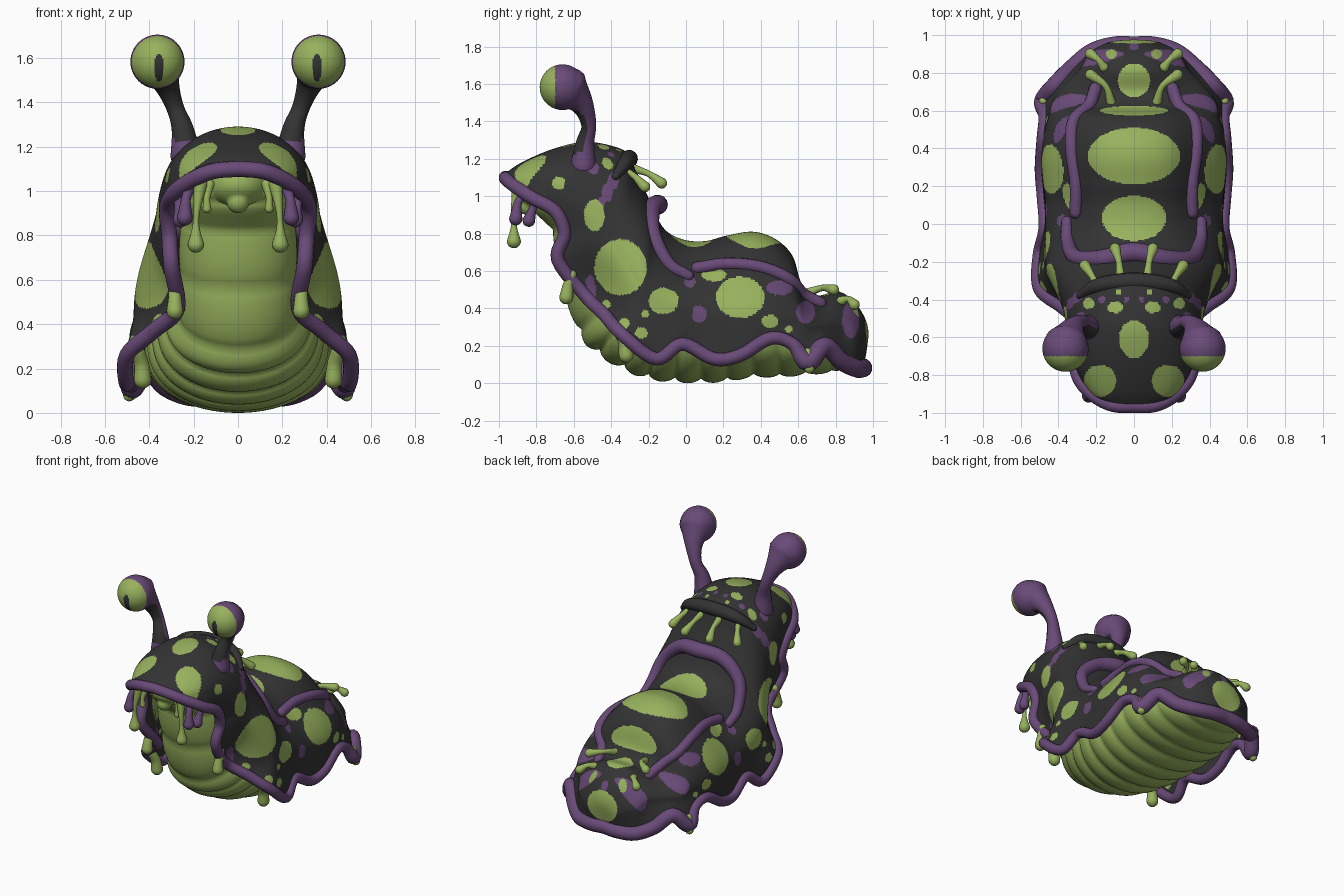
import bpy
from math import sin, cos, pi
from mathutils import Vector
from mathutils.bvhtree import BVHTree

cube = bpy.data.objects.get("Cube")
if cube:
    bpy.data.objects.remove(cube)


def material(name, rgb):
    m = bpy.data.materials.new(name)
    m.use_nodes = True
    m.diffuse_color = (*rgb, 1)
    bsdf = m.node_tree.nodes["Principled BSDF"]
    bsdf.inputs["Base Color"].default_value = (*rgb, 1)
    bsdf.inputs["Roughness"].default_value = 0.7
    return m


MATS = [material("charcoal skin", (.033, .033, .033)),
        material("slime green", (.31, .44, .11)),
        material("dusky purple", (.14, .068, .185))]
DARK, GREEN, PURPLE = range(3)


def spline(points, n):
    """Smooth curve through points, n samples per span."""
    p = [Vector(q) for q in points]
    p = [p[0] * 2 - p[1]] + p + [p[-1] * 2 - p[-2]]
    out = []
    for a, b, c, d in zip(p, p[1:], p[2:], p[3:]):
        for k in range(n):
            t = k / n
            out.append((b * 2 + (c - a) * t + (a * 2 - b * 5 + c * 4 - d) * t ** 2
                        + (b * 3 - a - c * 3 + d) * t ** 3) / 2)
    return out + [p[-2]]


def loft(name, rings, paint, closed=False):
    """Skin a list of equal rings; paint is a colour or a rule of centre and normal."""
    w = len(rings[0])
    verts = [v for r in rings for v in r]
    faces = [(i * w + j, i * w + (j + 1) % w, (i + 1) * w + (j + 1) % w, (i + 1) * w + j)
             for i in range(len(rings) - 1) for j in range(w if closed else w - 1)]
    mesh = bpy.data.meshes.new(name)
    mesh.from_pydata(verts, [], faces)
    for m in MATS:
        mesh.materials.append(m)
    for f in mesh.polygons:
        f.use_smooth = True
        f.material_index = paint(f.center, f.normal) if callable(paint) else paint
    ob = bpy.data.objects.new(name, mesh)
    bpy.context.collection.objects.link(ob)
    return verts, faces


def tube(name, points, radii, paint, n=6, sides=14):
    """Round-ended tube of changing thickness."""
    path = spline(points, n)
    if isinstance(radii, float):
        radii = [radii] * len(points)
    rad = [max(v.x, .004) for v in spline([(r, 0, 0) for r in radii], n)]
    last = len(path) - 1
    tans = [(path[min(i + 1, last)] - path[max(i - 1, 0)]).normalized() for i in range(last + 1)]
    caps = [k * pi / 10 for k in range(5, 0, -1)]
    steps = [(path[0] - tans[0] * rad[0] * sin(a), rad[0] * cos(a), tans[0]) for a in caps]
    steps += list(zip(path, rad, tans))
    steps += [(path[-1] + tans[-1] * rad[-1] * sin(a), rad[-1] * cos(a), tans[-1])
              for a in reversed(caps)]
    rings, side = [], tans[0].orthogonal()
    for p, r, t in steps:
        side = (side - t * side.dot(t)).normalized()
        other = t.cross(side)
        rings.append([p + (side * cos(2 * pi * j / sides) + other * sin(2 * pi * j / sides)) * r
                      for j in range(sides)])
    loft(name, rings, paint, True)


def ball(name, centre, radius, paint, n=56):
    c = Vector(centre)
    rings = [[c + Vector((sin(a) * cos(b), sin(a) * sin(b), -cos(a))) * radius
              for b in (pi * j / n for j in range(2 * n))]
             for a in (pi * i / n for i in range(n + 1))]
    loft(name, rings, paint, True)


def flip(points):
    return [(-p[0], p[1], p[2]) for p in points]


def pair(name, points, radii, paint):
    tube("left_" + name, points, radii, paint)
    tube("right_" + name, flip(points), radii, paint)


# Mantle: ridge line, widest line and hem line, front to back
ridge = [(0, y, z) for y, z in (
    (-.97, 1.12), (-.88, 1.18), (-.72, 1.25), (-.55, 1.29), (-.4, 1.27), (-.3, 1.22), (-.25, 1.1),
    (-.19, .97), (-.12, .83), (-.02, .77), (.1, .76), (.22, .79), (.36, .81), (.48, .77),
    (.57, .68), (.62, .53), (.7, .47), (.82, .49), (.92, .41), (.975, .28), (.95, .1))]
flank = [(.1, -.97, 1.1), (.22, -.9, 1.08), (.3, -.76, 1.06), (.34, -.6, 1), (.365, -.5, .9),
         (.38, -.42, .8), (.41, -.36, .7), (.46, -.25, .53), (.47, -.2, .46), (.47, -.08, .4),
         (.47, .1, .35), (.48, .2, .34), (.49, .33, .33), (.48, .46, .33), (.45, .58, .33),
         (.43, .65, .3), (.37, .73, .3), (.28, .83, .3), (.23, .91, .25), (.12, .965, .2),
         (.02, .95, .09)]
hem = [(.11, -.96, 1.09), (.21, -.91, 1.05), (.29, -.82, .99), (.32, -.7, .92), (.31, -.65, .8),
       (.3, -.685, .66), (.275, -.54, .47), (.38, -.44, .37), (.5, -.34, .26), (.5, -.16, .13),
       (.47, -.02, .21), (.48, .15, .13), (.49, .29, .15), (.48, .45, .24), (.47, .57, .21),
       (.48, .65, .11), (.41, .74, .2), (.32, .83, .12), (.22, .91, .08), (.1, .945, .08),
       (.01, .945, .085)]

# Painted spots: seen along x (y, z, ry, rz) and along z (x, y, rx, ry)
side_spots = [(-.35, .62, .14, .15), (-.12, .44, .08, .07), (.29, .46, .13, .11),
              (-.68, 1.07, .035, .035), (-.49, .9, .055, .085), (-.24, .27, .033, .03),
              (-.33, .32, .03, .03), (-.43, .42, .025, .025), (.45, .33, .045, .035),
              (.15, .58, .065, .035), (-.22, .37, .02, .02), (.55, .29, .02, .02)]
side_marks = [(.88, .34, .045, .1), (.64, .38, .05, .06), (.07, .37, .04, .045),
              (.5, .51, .07, .04), (.02, .54, .03, .03), (-.39, 1.08, .03, .045),
              (-.42, 1.02, .03, .05), (-.45, .97, .02, .03)]
top_spots = [(0, .36, .245, .15), (0, .03, .17, .12), (0, .76, .085, .09), (0, -.61, .08, .1),
             (.18, -.83, .085, .085), (.1, -.44, .04, .03), (.24, -.42, .03, .03),
             (.08, -.36, .015, .015), (0, .6, .18, .025), (.12, .9, .03, .025)]
top_marks = [(.17, -.4, .018, .02), (.28, -.5, .025, .035), (.04, -.4, .015, .015),
             (0, .94, .025, .02)]


def within(u, v, spots):
    return any(((u - a) / c) ** 2 + ((v - b) / d) ** 2 < 1 for a, b, c, d in spots)


def mantle_paint(c, normal):
    rear = c.y > .9 and within(c.x, c.z, [(0, .24, .12, .11)])
    if rear or within(c.y, c.z, side_spots) or within(abs(c.x), c.y, top_spots):
        return GREEN
    marked = within(c.y, c.z, side_marks) or within(abs(c.x), c.y, top_marks)
    return PURPLE if marked else DARK


def mantle_half(top, wide, low, n=100):
    """Half section: domed back, pinched shoulder behind the neck, flaring skirt."""
    pinch = .15 * max(0, min(1, (top.y + .17) * 5))
    ring = []
    for k in range(n + 1):
        t = k / n * 1.5
        if t < 1:
            a = t * pi / 2
            p = top.lerp(wide, 1 - cos(a))
            p.x = wide.x * sin(a) * (1 - pinch * sin(2 * a) ** 2)
        else:
            u = (t - 1) * 2
            p = wide.lerp(low, u)
            p.x = wide.x + (low.x - wide.x) * u * u * (3 - 2 * u)
        ring.append(p)
    return ring


rings = []
for trio in zip(spline(ridge, 16), spline(flank, 16), spline(hem, 16)):
    half = mantle_half(*trio)
    rings.append([Vector(p) for p in flip(half[:0:-1])] + half)
surface = BVHTree.FromPolygons(*loft("mantle", rings, mantle_paint))


def snap(points):
    return [surface.find_nearest(Vector(p))[0] for p in points]


# Wavy hem all the way round, thicker at the tail
front, edge = [(0, -.965, 1.1)], hem[:-1]
loop = front + edge + [(0, .945, .085)] + flip(edge[::-1]) + front
tube("mantle_hem", loop, [.049 if p[1] > .62 else .036 for p in loop], PURPLE)

# Ribbed belly: one bulge per span between outer line and inner line
outer = [(0, y, z) for y, z in (
    (-.86, 1.06), (-.82, .95), (-.71, .82), (-.65, .56), (-.56, .29), (-.46, .18), (-.33, .1),
    (-.2, .05), (-.06, .03), (.08, .025), (.22, .03), (.36, .05), (.5, .05), (.64, .06),
    (.78, .07), (.9, .1))]
inner = [(.2, -.7, 1.1), (.24, -.62, 1), (.25, -.5, .88), (.26, -.42, .64), (.28, -.33, .5),
         (.33, -.26, .45), (.36, -.18, .4), (.38, -.1, .36), (.4, 0, .33), (.4, .1, .3),
         (.4, .22, .28), (.4, .36, .28), (.39, .5, .27), (.35, .64, .25), (.28, .78, .22),
         (.19, .88, .2)]
arc = [pi / 2 * .9999 * (1 - k / 24) for k in range(49)]
rings = []
for i, (b, c) in enumerate(zip(spline(outer, 8), spline(inner, 8))):
    swell = 1 + .09 * abs(sin(pi * i / 8)) ** .7
    rings.append([Vector((c.x * sin(a) * (1 + swell) / 2,
                          c.y + (b.y - c.y) * cos(a) ** .8 * swell,
                          c.z + (b.z - c.z) * cos(a) ** .8 * swell)) for a in arc])
loft("belly", rings, GREEN)

# Snout tapering to a blunt beak
tube("snout", [(0, -.8, 1.0), (0, -.83, .98), (0, -.85, .95)], [.135, .11, .05], GREEN, sides=28)

# Eye stalks, eyes with slit pupils
for side, s in (("left", 1), ("right", -1)):
    tube(side + "_eye_stalk",
         [(s * x, y, z) for x, y, z in ((.235, -.55, 1.16), (.25, -.54, 1.28), (.285, -.52, 1.38),
                                        (.325, -.555, 1.49), (.355, -.63, 1.575))],
         [.07, .05, .04, .062, .116],
         lambda c, n: DARK if n.y < -.2 and c.z > 1.23 else PURPLE, sides=28)

    def eye_paint(c, n, s=s):
        if c.y > -.7:
            return PURPLE
        return DARK if within(c.x, c.z, [(s * .356, 1.555, .022, .062)]) else GREEN
    ball(side + "_eye", (s * .363, -.66, 1.583), .122, eye_paint)

# Raised folds lying on the mantle
arch = [(.35, .01, .57), (.34, -.1, .63), (.31, -.17, .8), (.18, -.15, .94)]
tube("collar_fold", snap(arch) + [(0, -.15, .955)] + snap(flip(arch[::-1])),
     [.03, .036, .042, .05, .053, .05, .042, .036, .03], PURPLE)
arch = [(.28, -.38, 1.1), (.19, -.32, 1.18)]
tube("nape_fold", snap(arch) + [(0, -.305, 1.2)] + snap(flip(arch[::-1])),
     [.02, .04, .048, .04, .02], DARK)
pair("back_fold", snap([(.29, .06, .6), (.31, .22, .64), (.33, .4, .62), (.31, .54, .55),
                        (.24, .63, .48), (.21, .72, .44)]), .034, PURPLE)

# Club-ended feelers on nape and tail
club = [.026, .017, .029]
pair("inner_nape_feeler", [(.07, -.29, 1.15), (.08, -.2, 1.12), (.1, -.13, 1.07)], club, GREEN)
pair("outer_nape_feeler", [(.19, -.34, 1.14), (.22, -.28, 1.11), (.26, -.22, 1.05)], club, GREEN)
pair("front_tail_feeler", [(.12, .64, .48), (.15, .73, .51), (.23, .79, .5)], club, GREEN)
pair("rear_tail_feeler", [(.16, .83, .44), (.19, .87, .45), (.23, .9, .42)], club, GREEN)

# Drips hanging from the hem
pair("long_drip", [(.17, -.9, 1.03), (.185, -.92, .92), (.19, -.92, .84), (.19, -.92, .76)],
     [.032, .016, .016, .038], GREEN)
pair("short_drip", [(.13, -.88, 1.03), (.14, -.9, .97), (.14, -.9, .92)], [.025, .015, .02], GREEN)
pair("front_finger", [(.22, -.87, 1.01), (.235, -.9, .96), (.24, -.91, .88)],
     [.025, .022, .036], PURPLE)
pair("rear_finger", [(.27, -.8, .98), (.265, -.82, .93), (.26, -.84, .87)],
     [.025, .022, .034], PURPLE)
pair("chest_drip", [(.29, -.61, .58), (.285, -.63, .52), (.285, -.64, .46)],
     [.025, .03, .038], GREEN)
pair("side_drip", [(.45, -.36, .28), (.435, -.33, .22), (.43, -.32, .15)], [.03, .034, .04], GREEN)
pair("rear_drip", [(.48, .65, .17), (.49, .66, .11), (.49, .66, .08)], [.02, .025, .028], GREEN)
